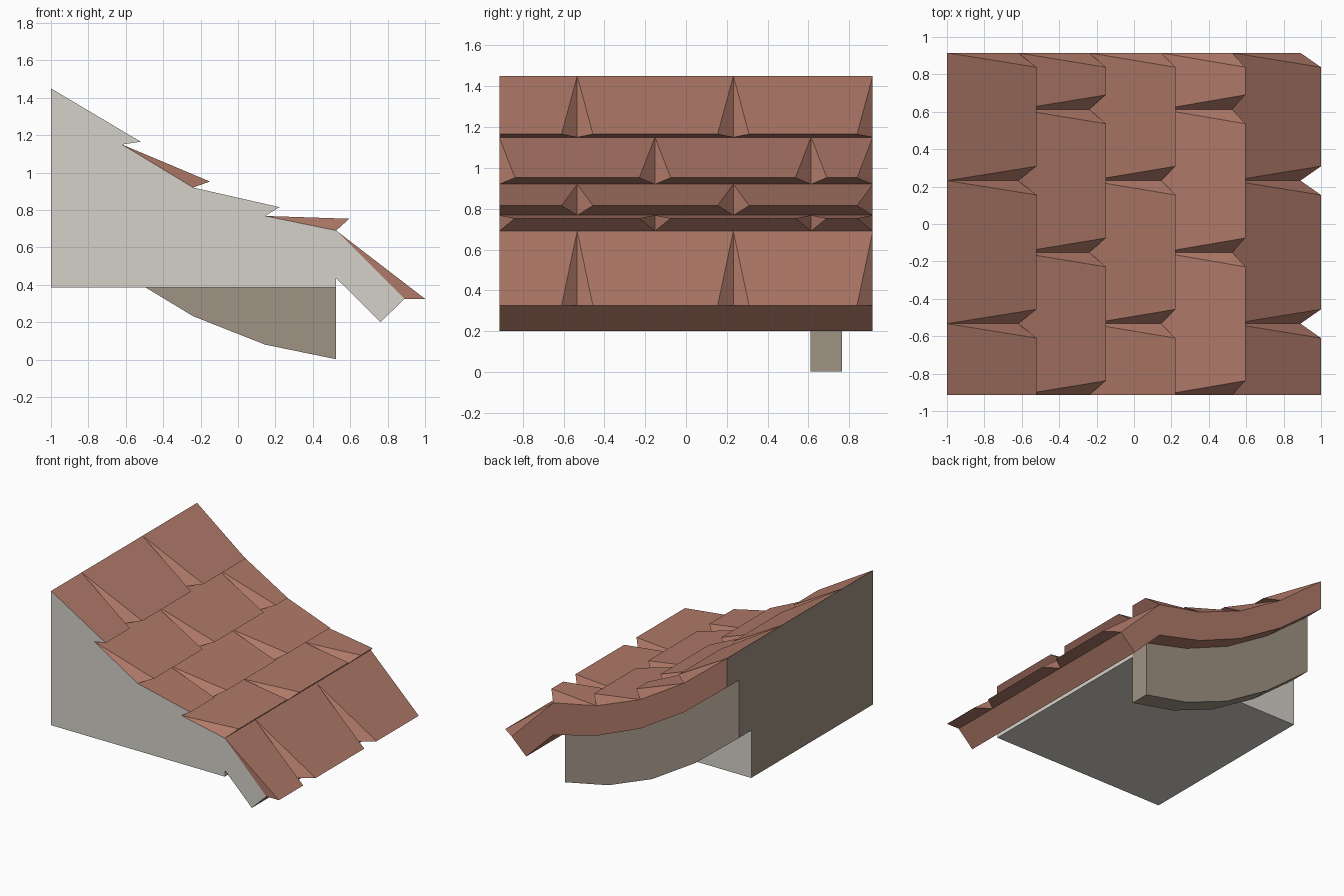
import bpy, bmesh

if "Cube" in bpy.data.objects:
    bpy.data.objects.remove(bpy.data.objects["Cube"])


def material(name, rgb):
    m = bpy.data.materials.new(name)
    lin = [((c / 255 + 0.055) / 1.055) ** 2.4 for c in rgb]
    m.diffuse_color = (*lin, 1)
    m.use_nodes = True
    m.node_tree.nodes["Principled BSDF"].inputs["Base Color"].default_value = m.diffuse_color
    return m


CLAY = material("clay_red", (175, 121, 104))
PLASTER = material("pale_plaster", (212, 209, 201))
TIMBER = material("timber_brown", (159, 146, 131))
MATS = [CLAY, PLASTER, TIMBER]

HALF = 0.915        # half depth of the roof
BODY_END = 0.61     # rear face of the wall
BEAM_END = 0.765    # rear face of the beam
BEVEL = 0.077       # tile sides taper inwards by this much

# Roof line, its underside, and the raised lower edge of each tile course
line = [(-1, 1.45), (-0.62, 1.15), (-0.24, 0.92), (0.145, 0.768), (0.525, 0.69), (0.89, 0.325)]
under = [(-1, 1.22), (-0.62, 0.92), (-0.24, 0.69), (0.145, 0.53), (0.525, 0.435)]
tips = [(-0.52, 1.165), (-0.15, 0.952), (0.222, 0.815), (0.595, 0.753), (1.0, 0.325)]


def finish(name, bm, rule):
    """Colour the faces by a rule and make the object."""
    bmesh.ops.recalc_face_normals(bm, faces=bm.faces)
    bm.normal_update()
    for f in bm.faces:
        f.material_index = rule(f)
    me = bpy.data.meshes.new(name)
    bm.to_mesh(me)
    bm.free()
    for m in MATS:
        me.materials.append(m)
    ob = bpy.data.objects.new(name, me)
    bpy.context.collection.objects.link(ob)


def extrude(name, profile, y0, y1, rule):
    """Extrude an x-z profile along y."""
    bm = bmesh.new()
    face = bm.faces.new([bm.verts.new((x, y0, z)) for x, z in profile])
    new = bmesh.ops.extrude_face_region(bm, geom=[face])["geom"]
    moved = [v for v in new if isinstance(v, bmesh.types.BMVert)]
    bmesh.ops.translate(bm, verts=moved, vec=(0, y1 - y0, 0))
    if len([f for f in bm.faces if abs(f.normal.y) > 0.9]) < 2:
        bm.faces.new([v for v in bm.verts if v not in moved])
    finish(name, bm, rule)


def cut_end(f):
    return f.normal.x < -0.99 and f.calc_center_median().x < -0.99


# Wall block under the roof, with a timber-coloured rear cut
extrude("wall_block", [(-1, 0.385)] + under + [(0.525, 0.385)], -HALF, BODY_END,
        lambda f: 2 if cut_end(f) else 1)

# Curved beam beside the wall
extrude("curved_beam", under + [(x, z - 0.688) for x, z in reversed(line[:5])],
        BODY_END, BEAM_END, lambda f: 2)

# Roof slab: plaster on the front end, timber on the cut, clay elsewhere
extrude("roof_slab", line + [(0.762, 0.2)] + under[::-1], -HALF, HALF,
        lambda f: 2 if cut_end(f) else 1 if f.normal.y < -0.9 else 0)


def tile(bm, top, bottom, tip, y0, y1, flush):
    """Wedge tile with tapered sides; a flush tile is cut square at y0."""
    t0 = y0 if flush else y0 + BEVEL
    a0, a1, b0, b1, c0, c1 = [bm.verts.new((p[0], y, p[1])) for p, y in (
        (top, y0), (top, y1), (bottom, y0), (bottom, y1), (tip, t0), (tip, y1 - BEVEL))]
    bm.faces.new((a0, c0, c1, a1))
    bm.faces.new((c0, b0, b1, c1))
    bm.faces.new((a0, b0, c0))
    bm.faces.new((a1, c1, b1))


# Tile courses with alternating joints
for i, tip in enumerate(tips):
    joints = [-HALF, -0.533, 0.232, HALF] if i % 2 == 0 else [-HALF, -0.152, 0.613, HALF]
    bm = bmesh.new()
    for k in range(3):
        tile(bm, line[i], line[i + 1], tip, joints[k], joints[k + 1], k == 0 and i % 2 == 0)
    finish(f"tile_course_{i + 1}", bm,
           lambda f: 1 if i < 4 and f.normal.y < -0.99 else 0)
